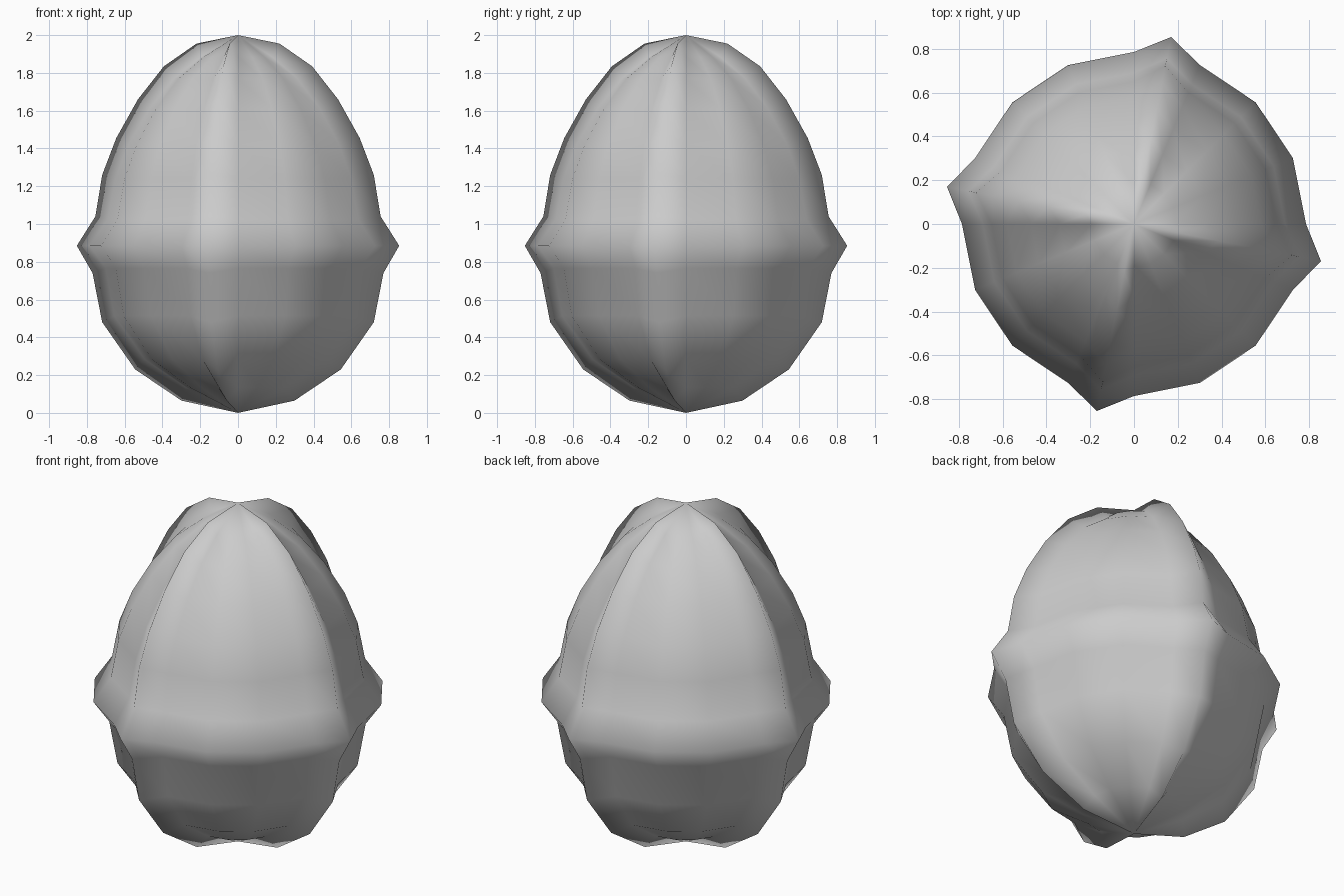
import bpy, bmesh, math

if "Cube" in bpy.data.objects:
    bpy.data.objects.remove(bpy.data.objects["Cube"])

# Profiles (radius, height), top to bottom: recessed shell and raised ribs
shell = [(0.195, 1.885), (0.34, 1.77), (0.47, 1.61), (0.58, 1.42), (0.65, 1.24),
         (0.69, 1.025), (0.785, 0.885), (0.70, 0.765), (0.655, 0.515),
         (0.495, 0.285), (0.275, 0.135)]
rib = [(0.224, 1.955), (0.40, 1.835), (0.54, 1.66), (0.657, 1.455), (0.733, 1.26),
       (0.77, 1.04), (0.87, 0.885), (0.785, 0.74), (0.733, 0.48),
       (0.555, 0.23), (0.305, 0.065)]

# Meridians: four sides per quarter, with a rib meridian inside the last one
meridians = []
for q in range(4):
    for deg, prof in ((0, shell), (22.5, shell), (45, shell), (67.5, shell), (78.75, rib)):
        meridians.append((math.radians(90 * q + deg), prof))

bm = bmesh.new()
top = bm.verts.new((0, 0, 2))
bottom = bm.verts.new((0, 0, 0))
cols = [[bm.verts.new((r * math.cos(a), r * math.sin(a), z)) for r, z in prof]
        for a, prof in meridians]

# Skin between neighbouring meridians, closed at the poles
for i, c in enumerate(cols):
    d = cols[(i + 1) % len(cols)]
    bm.faces.new((top, c[0], d[0]))
    for k in range(len(c) - 1):
        bm.faces.new((c[k], c[k + 1], d[k + 1], d[k]))
    bm.faces.new((c[-1], bottom, d[-1]))
bmesh.ops.recalc_face_normals(bm, faces=bm.faces)
for f in bm.faces:
    f.smooth = True

mesh = bpy.data.meshes.new("ribbed_egg")
bm.to_mesh(mesh)
bm.free()
egg = bpy.data.objects.new("ribbed_egg", mesh)
bpy.context.collection.objects.link(egg)
